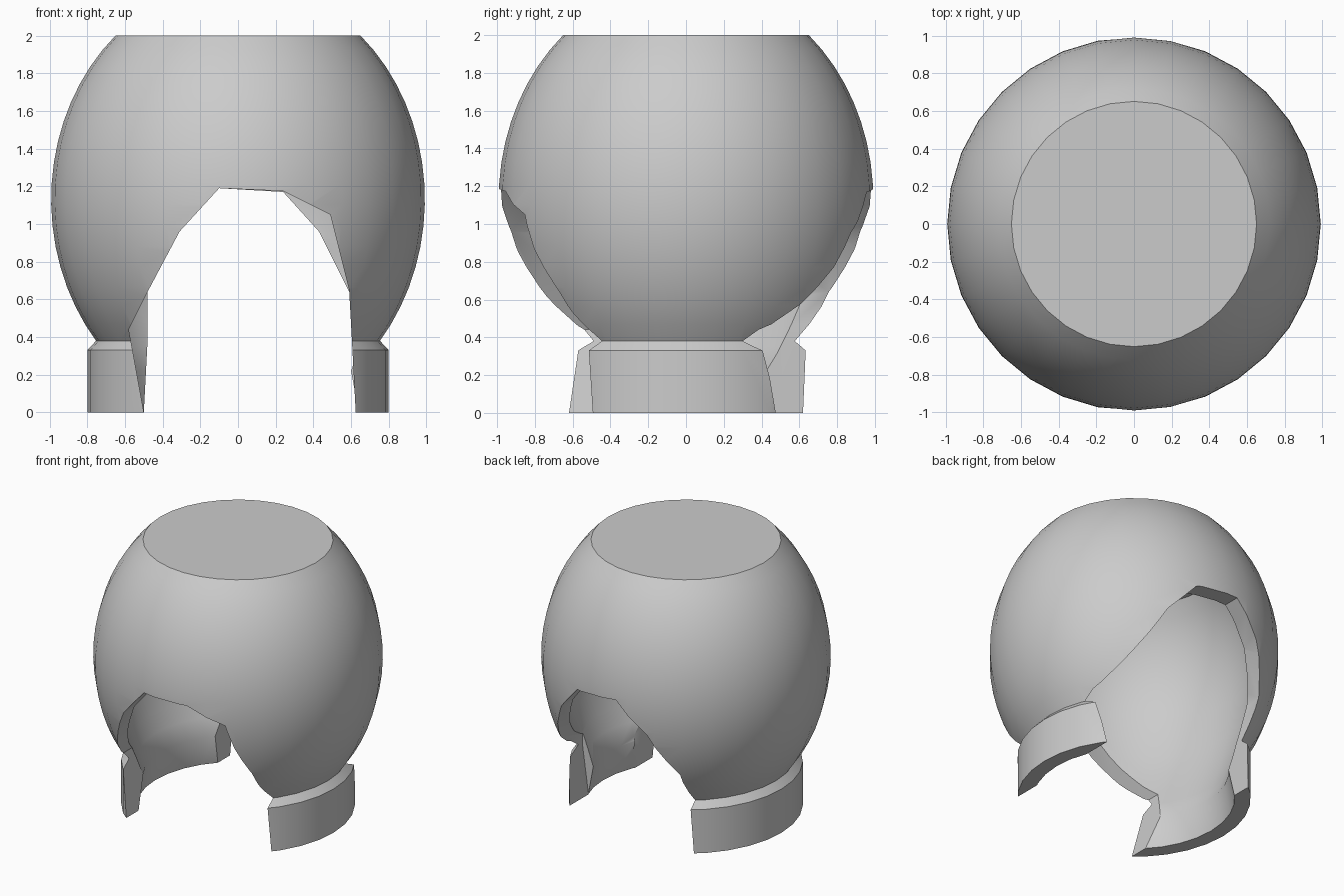
import bpy, bmesh, math

if "Cube" in bpy.data.objects:
    bpy.data.objects.remove(bpy.data.objects["Cube"])

SEGMENTS = 32


def revolve(name, profile):
    """Lathe a profile whose first and last points lie on the axis."""
    bm = bmesh.new()
    rings = []
    for r, z in profile:
        if r == 0:
            rings.append([bm.verts.new((0, 0, z))] * SEGMENTS)
        else:
            rings.append([bm.verts.new((r * math.cos(math.tau * i / SEGMENTS),
                                        r * math.sin(math.tau * i / SEGMENTS), z))
                          for i in range(SEGMENTS)])
    for a, b in zip(rings, rings[1:]):
        for i in range(SEGMENTS):
            j = (i + 1) % SEGMENTS
            bm.faces.new(list(dict.fromkeys((a[i], a[j], b[j], b[i]))))
    return finish(name, bm)


def prism(name, outline, y0, y1):
    """Extrude an x-z outline along y."""
    bm = bmesh.new()
    a = [bm.verts.new((x, y0, z)) for x, z in outline]
    b = [bm.verts.new((x, y1, z)) for x, z in outline]
    bm.faces.new(a)
    bm.faces.new(b[::-1])
    for i in range(len(a)):
        j = (i + 1) % len(a)
        bm.faces.new((a[i], b[i], b[j], a[j]))
    return finish(name, bm)


def finish(name, bm):
    bmesh.ops.recalc_face_normals(bm, faces=bm.faces)
    me = bpy.data.meshes.new(name)
    bm.to_mesh(me)
    bm.free()
    ob = bpy.data.objects.new(name, me)
    bpy.context.collection.objects.link(ob)
    return ob


def ellipse_arc(rx, rz, z_from, z_to, steps, zc=1.13):
    """Points (r, z) along an upright ellipse between two heights."""
    t0, t1 = (math.asin((z - zc) / rz) for z in (z_from, z_to))
    ts = [t0 + (t1 - t0) * i / steps for i in range(steps + 1)]
    return [(rx * math.cos(t), zc + rz * math.sin(t)) for t in ts]


# Hollow globe with flat top and collar, outside then inside
outside = [(0, 2.0)] + ellipse_arc(0.992, 1.153, 2.0, 0.38, 16) + [(0.80, 0.33), (0.80, 0)]
inside = ([(0.69, 0), (0.65, 0.22), (0.695, 0.35), (0.74, 0.47), (0.79, 0.62), (0.835, 0.8)]
          + ellipse_arc(0.865, 1.03, 0.95, 1.87, 8) + [(0, 1.87)])
shell = revolve("hollow_globe", outside + inside)

# Uneven arched openings at the front and the back
front = [(-0.49, -0.1), (-0.50, 0), (-0.58, 0.44), (-0.48, 0.64), (-0.31, 0.96),
         (-0.10, 1.19), (0.24, 1.175), (0.49, 1.05), (0.59, 0.65),
         (0.605, 0.38), (0.625, 0), (0.63, -0.1)]
back = [(-0.505, -0.1), (-0.50, 0), (-0.48, 0.38), (-0.48, 0.64), (-0.32, 0.96),
        (-0.10, 1.19), (0.24, 1.17), (0.43, 0.96), (0.61, 0.60),
        (0.69, 0.44), (0.69, 0.36), (0.64, 0), (0.63, -0.1)]
cutters = [prism("front_opening_cutter", front, -1.5, -0.25),
           prism("back_opening_cutter", back, 0.25, 1.5)]

bpy.context.view_layer.objects.active = shell
shell.select_set(True)
for c in cutters:
    c.hide_render = True
    mod = shell.modifiers.new("opening", 'BOOLEAN')
    mod.operation = 'DIFFERENCE'
    mod.solver = 'EXACT'
    mod.object = c
    bpy.ops.object.modifier_apply(modifier=mod.name)
for c in cutters:
    bpy.data.objects.remove(c)

# Smooth globe, crisp cut edges
shell.select_set(True)
bpy.ops.object.shade_smooth_by_angle(angle=math.radians(30))
